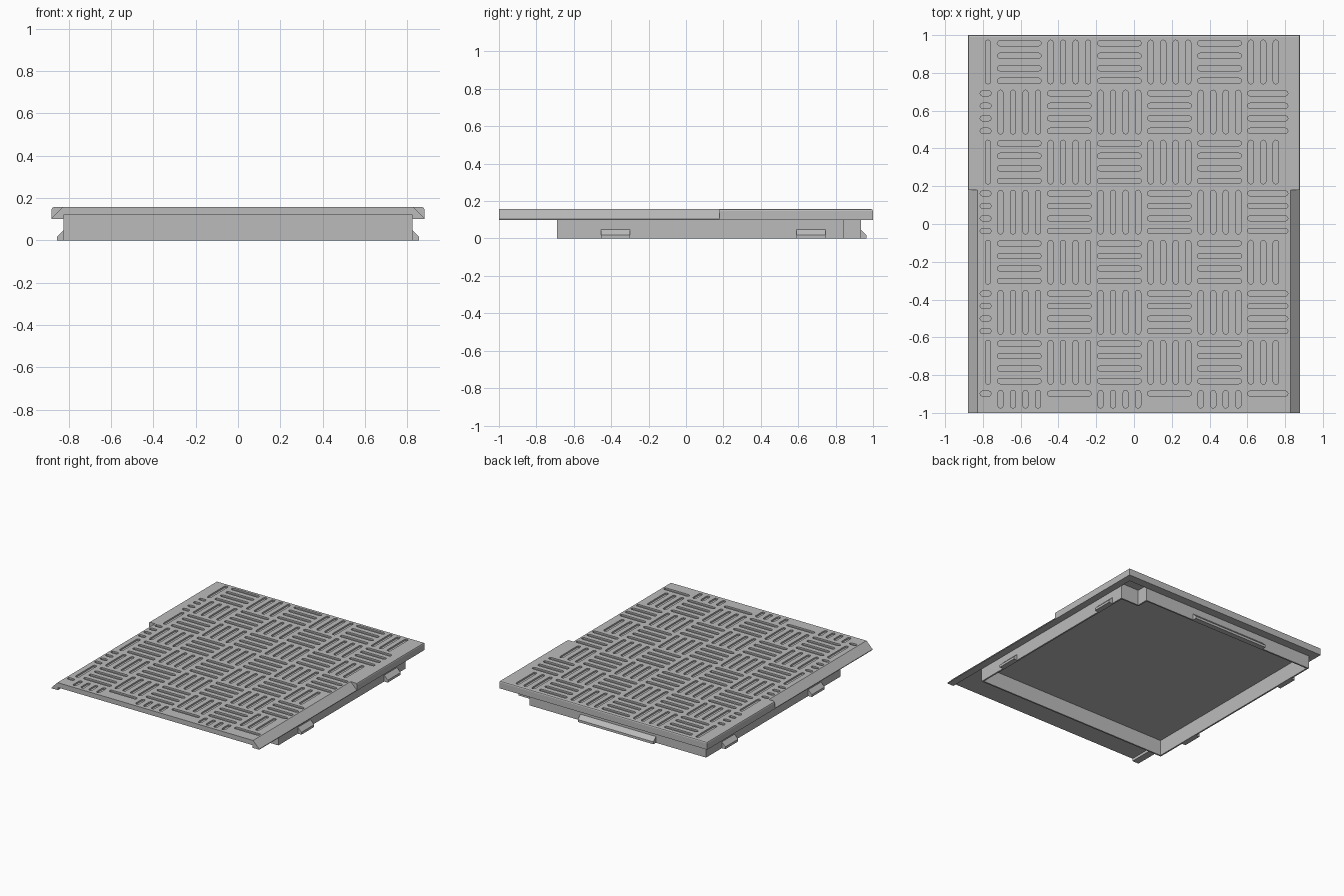
import bpy, bmesh, math
from mathutils import Vector

cube = bpy.data.objects.get("Cube")
if cube:
    bpy.data.objects.remove(cube, do_unlink=True)

grey = bpy.data.materials.new("plain grey")
grey.use_nodes = True
COLOR = (0.5, 0.5, 0.5, 1)
grey.diffuse_color = COLOR
grey.node_tree.nodes["Principled BSDF"].inputs["Base Color"].default_value = COLOR


def make(name, bm):
    bmesh.ops.recalc_face_normals(bm, faces=bm.faces)
    mesh = bpy.data.meshes.new(name)
    bm.to_mesh(mesh)
    bm.free()
    mesh.materials.append(grey)
    obj = bpy.data.objects.new(name, mesh)
    bpy.context.collection.objects.link(obj)
    return obj


def prism(bm, outline, offset):
    """Extrude a closed outline of 3D points along an offset."""
    face = bm.faces.new([bm.verts.new(p) for p in outline])
    new = bmesh.ops.extrude_face_region(bm, geom=[face])["geom"]
    moved = [v for v in new if isinstance(v, bmesh.types.BMVert)]
    bmesh.ops.translate(bm, verts=moved, vec=Vector(offset))


HALF_X, TOP, UNDER, LIP = 0.88, 0.157, 0.12, 0.10
WALL_X, WALL_FRONT, WALL_BACK = 0.825, -0.69, 0.935

# Cover plate with side lips hanging down
bm = bmesh.new()
half = [(WALL_X, UNDER), (WALL_X, LIP), (HALF_X, LIP), (HALF_X, TOP)]
section = half + [(-x, z) for x, z in reversed(half)]
prism(bm, [(x, -1, z) for x, z in section], (0, 2, 0))


def soft(edge):
    a, b = (v.co for v in edge.verts)
    on_top = min(a.z, b.z) > TOP - 0.001
    return on_top and max(a.y, b.y) > 0.99 and (a.y + b.y > -0.5)


bmesh.ops.bevel(bm, geom=[e for e in bm.edges if soft(e)], offset=0.01,
                segments=2, profile=0.5, affect='EDGES')
plate = make("cover_plate", bm)

# Cutter: sloped front sides and basket-weave grooves
bm = bmesh.new()
for s in (1, -1):
    wedge = [(0.90, 0.085), (0.90, 0.20), (0.785, 0.20)]
    prism(bm, [(s * x, -1.1, z) for x, z in wedge], (0, 1.28, 0))

CELL, BARS, DEPTH, RADIUS = 0.265, 4, 0.012, 0.014
LIMIT_X, LIMIT_Y = 0.815, 0.975


def groove(x0, x1, y0, y1):
    """Round-ended slot, shortened where it reaches the plate border."""
    x0, x1 = max(x0, -LIMIT_X), min(x1, LIMIT_X)
    y0, y1 = max(y0, -LIMIT_Y), min(y1, LIMIT_Y)
    w, h = x1 - x0, y1 - y0
    if min(w, h) < 2 * RADIUS - 0.001:
        return
    cx, cy = (x0 + x1) / 2, (y0 + y1) / 2
    along_x = w > h
    reach = max(w, h) / 2 - RADIUS
    points = []
    for end in (0, 1):
        for i in range(5):
            a = -math.pi / 2 + math.pi * (i / 4 + end)
            u = RADIUS * math.cos(a) + (reach if end == 0 else -reach)
            v = RADIUS * math.sin(a)
            points.append((cx + u, cy + v) if along_x else (cx - v, cy + u))
    prism(bm, [(x, y, TOP - DEPTH) for x, y in points], (0, 0, DEPTH + 0.003))


for col in range(7):
    for row in range(8):
        left, low = 0.85 - (col + 1) * CELL, 0.99 - (row + 1) * CELL
        for k in range(BARS):
            mid = (k + 0.5) * CELL / BARS
            a, b = 0.016, CELL - 0.016
            if (col + row) % 2 == 0:
                groove(left + mid - RADIUS, left + mid + RADIUS, low + a, low + b)
            else:
                groove(left + a, left + b, low + mid - RADIUS, low + mid + RADIUS)
cutter = make("groove_cutter", bm)
cutter.hide_render = True

cut = plate.modifiers.new("grooves", 'BOOLEAN')
cut.operation, cut.solver, cut.object = 'DIFFERENCE', 'EXACT', cutter
bpy.context.view_layer.update()
evaluated = plate.evaluated_get(bpy.context.evaluated_depsgraph_get())
plate.data = bpy.data.meshes.new_from_object(evaluated)
plate.modifiers.clear()
bpy.data.objects.remove(cutter, do_unlink=True)

# Lip under the back edge
bm = bmesh.new()
prism(bm, [(-WALL_X, WALL_BACK, LIP), (WALL_X, WALL_BACK, LIP),
           (WALL_X, 1, LIP), (-WALL_X, 1, LIP)], (0, 0, UNDER - LIP))
make("back_lip", bm)

# Thin skirt wall with one notched corner
outer = [(-WALL_X, WALL_FRONT), (WALL_X, WALL_FRONT), (WALL_X, 0.845),
         (0.67, 0.845), (0.67, WALL_BACK), (-WALL_X, WALL_BACK)]
THICK = 0.012
inner = [(x - math.copysign(THICK, x), y - math.copysign(THICK, y)) for x, y in outer]
bm = bmesh.new()
rings = [[bm.verts.new((x, y, z)) for x, y in loop]
         for loop, z in ((outer, 0), (outer, UNDER), (inner, UNDER), (inner, 0))]
for r in range(4):
    a, b = rings[r], rings[(r + 1) % 4]
    for i in range(len(a)):
        j = (i + 1) % len(a)
        bm.faces.new((a[i], a[j], b[j], b[i]))
make("skirt_wall", bm)

# Snap latches: sloped on top, upright below
LATCH = [(-0.005, 0), (0.03, 0), (0.03, 0.018), (0, 0.048), (-0.005, 0.048)]
for side, s in (("left", 1), ("right", -1)):
    for place, y in (("front", -0.455), ("back", 0.59)):
        bm = bmesh.new()
        prism(bm, [(s * (WALL_X + d), y, z) for d, z in LATCH], (0, 0.155, 0))
        make(f"{side}_{place}_latch", bm)
bm = bmesh.new()
prism(bm, [(-0.40, WALL_BACK + d, z) for d, z in LATCH], (0.64, 0, 0))
make("back_latch", bm)
